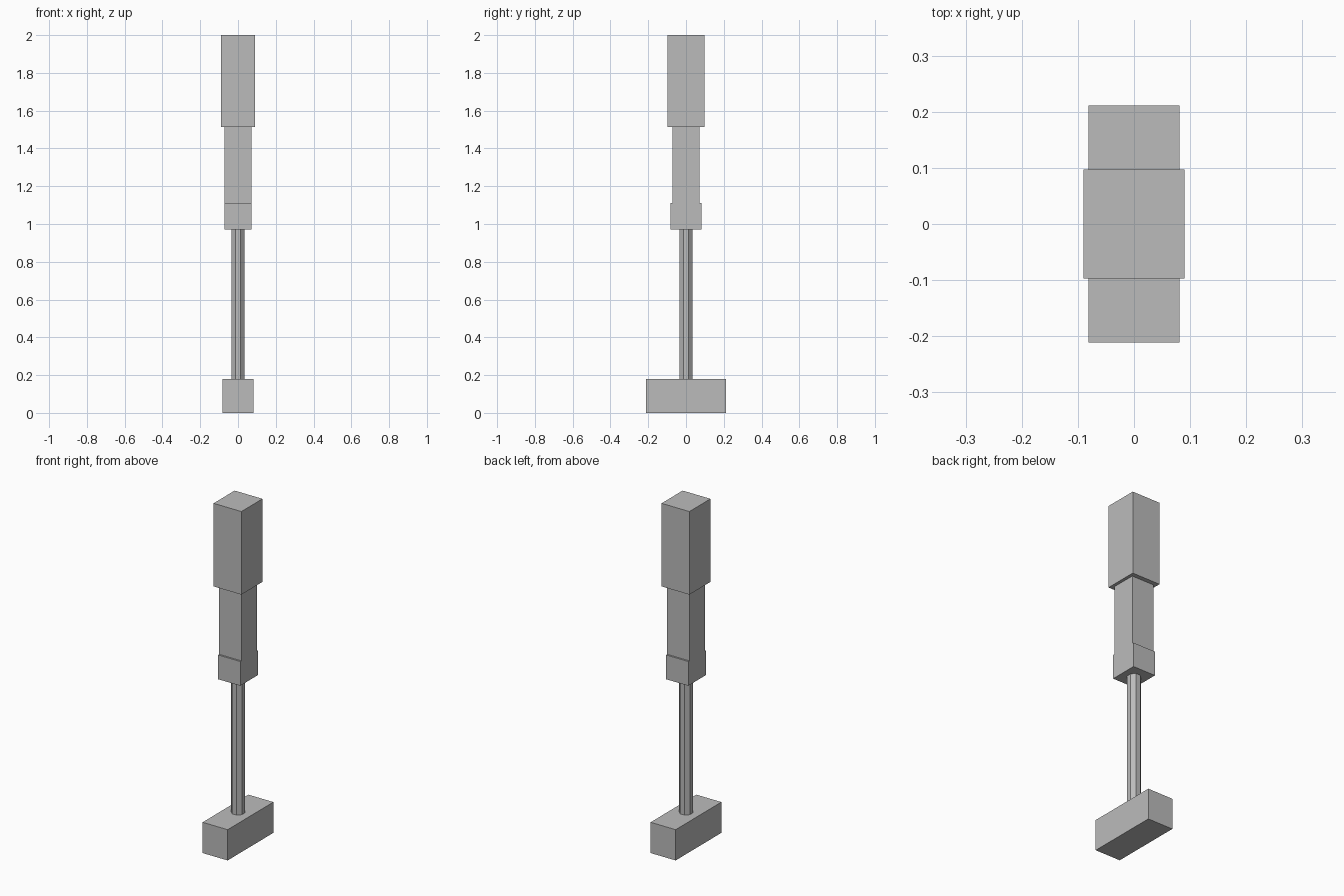
import bpy, math

if "Cube" in bpy.data.objects:
    bpy.data.objects.remove(bpy.data.objects["Cube"])

grey = bpy.data.materials.new("plain grey")
grey.diffuse_color = (0.5, 0.5, 0.5, 1)
grey.use_nodes = True
grey.node_tree.nodes["Principled BSDF"].inputs["Base Color"].default_value = grey.diffuse_color


def block(name, sx, sy, z0, z1):
    """Box centred on the axis between two heights."""
    bpy.ops.mesh.primitive_cube_add(size=1, location=(0, 0, (z0 + z1) / 2))
    ob = bpy.context.object
    ob.name = name
    ob.scale = (sx, sy, z1 - z0)
    bpy.ops.object.transform_apply(location=False, rotation=False, scale=True)
    ob.data.materials.append(grey)


# Foot, stacked collar, body and head
block("foot", 0.162, 0.423, 0, 0.18)
block("collar", 0.144, 0.164, 0.97, 1.112)
block("body", 0.144, 0.144, 1.112, 1.514)
block("head", 0.18, 0.195, 1.514, 2.0)

# Eight-sided shaft with flats facing the axes
bpy.ops.mesh.primitive_cylinder_add(
    vertices=8, radius=0.0345 / math.cos(math.pi / 8), depth=0.79,
    location=(0, 0, 0.575), rotation=(0, 0, math.pi / 8))
shaft = bpy.context.object
shaft.name = "shaft"
shaft.data.materials.append(grey)
